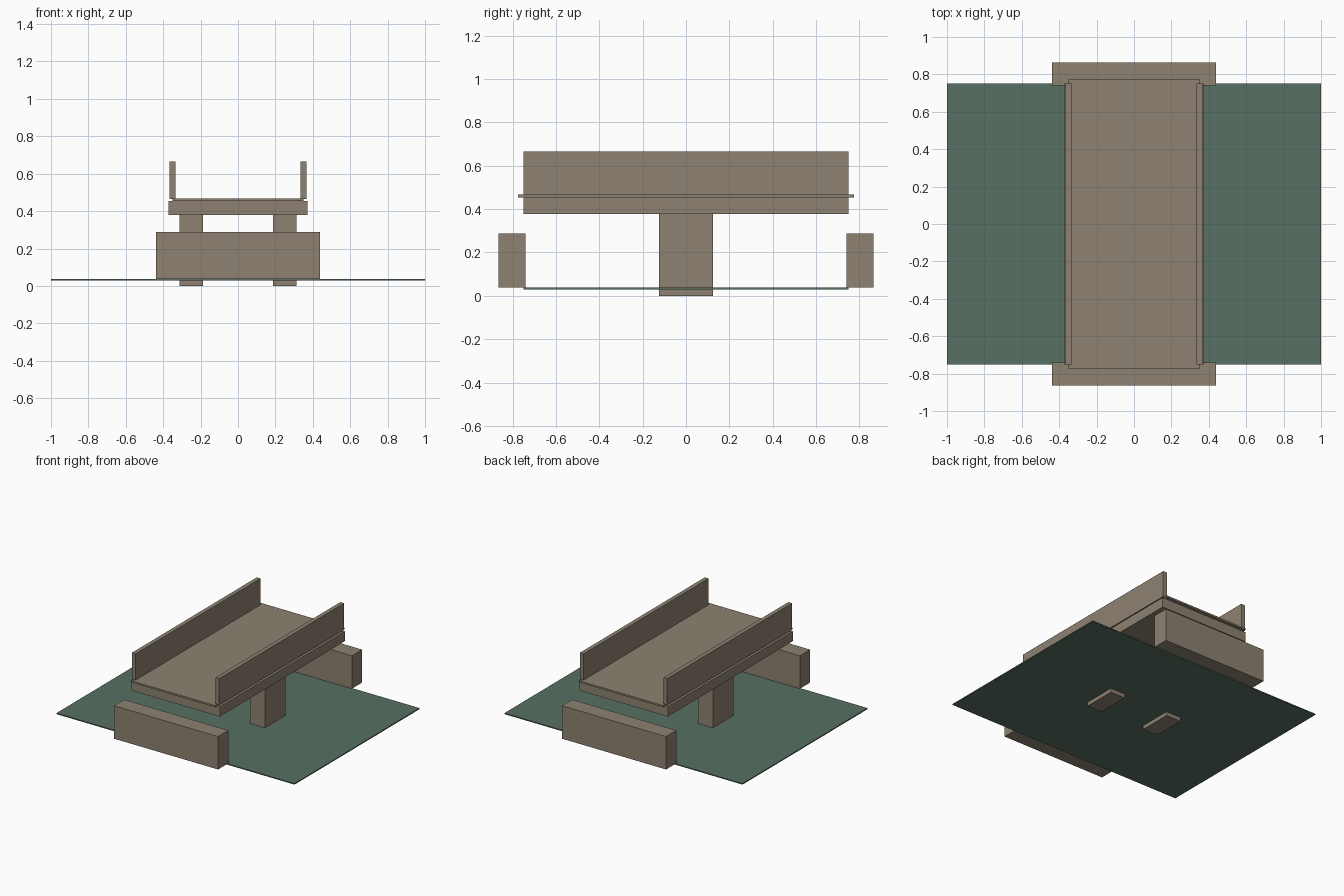
import bpy
import bmesh
from mathutils import Vector

cube = bpy.data.objects.get("Cube")
if cube:
    bpy.data.objects.remove(cube, do_unlink=True)


def material(name, colour):
    mat = bpy.data.materials.new(name)
    mat.use_nodes = True
    mat.diffuse_color = colour
    bsdf = next(n for n in mat.node_tree.nodes if n.type == "BSDF_PRINCIPLED")
    bsdf.inputs["Base Color"].default_value = colour
    bsdf.inputs["Roughness"].default_value = 0.9
    return mat


stone = material("brown_stone", (0.27, 0.223, 0.168, 1))
water_green = material("water_green", (0.095, 0.162, 0.122, 1))


def box(name, low, high, mat):
    """Flat-faced box between two opposite corners."""
    low, high = Vector(low), Vector(high)
    mesh = bpy.data.meshes.new(name)
    bm = bmesh.new()
    bmesh.ops.create_cube(bm, size=1)
    bmesh.ops.scale(bm, vec=high - low, verts=bm.verts)
    bm.to_mesh(mesh)
    bm.free()
    mesh.materials.append(mat)
    obj = bpy.data.objects.new(name, mesh)
    obj.location = (low + high) / 2
    bpy.context.collection.objects.link(obj)
    return obj


# Water sheet
box("water", (-1, -0.75, 0.03), (1, 0.75, 0.038), water_green)

# Deck and the thin road slab on it
box("deck", (-0.372, -0.75, 0.378), (0.372, 0.75, 0.453), stone)
box("road_slab", (-0.35, -0.775, 0.453), (0.35, 0.775, 0.466), stone)

# Parapets and piers on both sides
for side, x in (("right", -1), ("left", 1)):
    rail, pier = 0.351 * x, 0.25 * x
    box(side + "_parapet", (rail - 0.016, -0.75, 0.464), (rail + 0.016, 0.75, 0.665), stone)
    box(side + "_pier", (pier - 0.0625, -0.125, 0), (pier + 0.0625, 0.125, 0.378), stone)

# Abutments at both ends
for end, y in (("front", -0.8025), ("back", 0.8025)):
    box(end + "_abutment", (-0.4375, y - 0.0615, 0.038), (0.4375, y + 0.0615, 0.288), stone)
